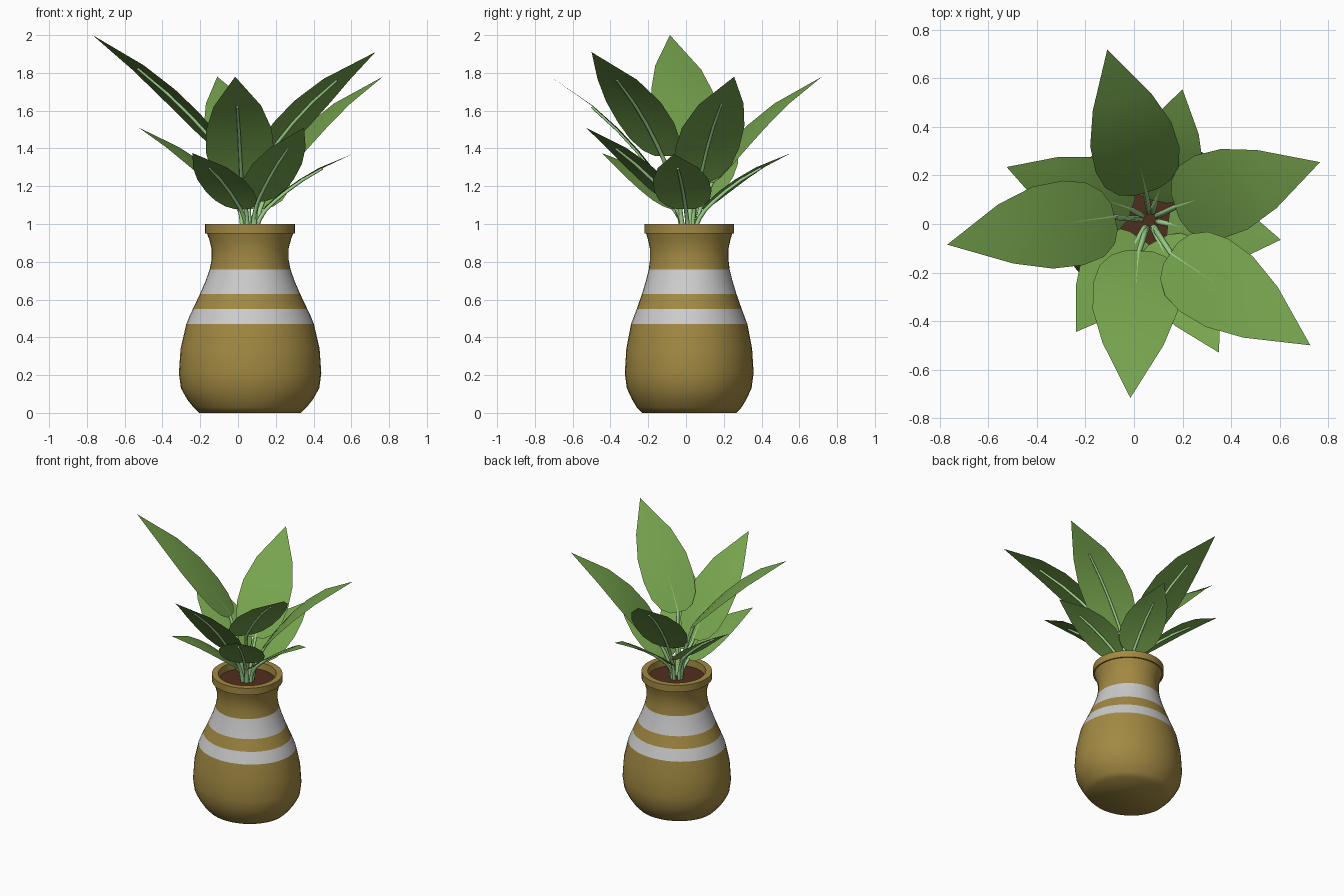
import bpy, bmesh, math
from mathutils import Vector

if "Cube" in bpy.data.objects:
    bpy.data.objects.remove(bpy.data.objects["Cube"])

CX, CY = 0.064, 0.017
SEG = 40


def material(name, rgb):
    m = bpy.data.materials.new(name)
    m.diffuse_color = (*rgb, 1)
    m.use_nodes = True
    m.node_tree.nodes["Principled BSDF"].inputs["Base Color"].default_value = m.diffuse_color
    return m


OCHRE = material("ochre", (0.36, 0.25, 0.055))
SOIL = material("soil", (0.08, 0.028, 0.012))
LEAF = material("leaf_green", (0.18, 0.37, 0.075))
STEM = material("stem_green", (0.36, 0.68, 0.27))


def finish(name, bm, mat=None, angle=40):
    me = bpy.data.meshes.new(name)
    bm.to_mesh(me)
    bm.free()
    ob = bpy.data.objects.new(name, me)
    bpy.context.collection.objects.link(ob)
    if mat:
        me.materials.append(mat)
    bpy.ops.object.select_all(action='DESELECT')
    ob.select_set(True)
    bpy.context.view_layer.objects.active = ob
    bpy.ops.object.shade_smooth_by_angle(angle=math.radians(angle))
    return ob


def lathe(name, profile, mat=None, cap_start=False, cap_end=False, angle=40):
    """Sweep (z, x radius, y radius) rings around the pot axis."""
    bm = bmesh.new()
    rings = []
    for z, rx, ry in profile:
        rings.append([bm.verts.new((CX + rx * math.cos(a), CY + ry * math.sin(a), z))
                      for a in (2 * math.pi * i / SEG for i in range(SEG))])
    for lo, hi in zip(rings, rings[1:]):
        for i in range(SEG):
            j = (i + 1) % SEG
            bm.faces.new((lo[i], lo[j], hi[j], hi[i]))
    if cap_start:
        bm.faces.new(rings[0][::-1])
    if cap_end:
        bm.faces.new(rings[-1])
    return finish(name, bm, mat, angle)


# Pot: ochre body, two plain bands, neck with rolled rim, soil
lathe("pot_body", [(0, .27, .25), (.03, .30, .278), (.07, .332, .302), (.13, .366, .33),
                   (.21, .377, .341), (.34, .368, .333), (.47, .338, .308)],
      OCHRE, cap_start=True, angle=80)
lathe("lower_band", [(.47, .338, .308), (.51, .322, .293), (.55, .303, .278)])
lathe("body_stripe", [(.55, .303, .278), (.63, .265, .25)], OCHRE)
lathe("upper_band", [(.63, .265, .25), (.70, .235, .229), (.76, .214, .214)])
lathe("pot_neck", [(.76, .214, .214), (.81, .204, .208), (.87, .204, .208), (.92, .217, .219),
                   (.95, .228, .228), (.95, .238, .238), (1.0, .238, .238),
                   (1.0, .196, .196), (.93, .19, .19)], OCHRE)
lathe("soil", [(.95, .193, .193)], SOIL, cap_end=True)

# Blade outline: (fraction along leaf, fraction of half width)
OUTLINE = [(0, .3), (.04, .62), (.13, .88), (.27, 1), (.46, .97), (.68, .70), (1, 0)]


def leaf(n, base, tip, half_width, bow, roll):
    base, tip = Vector(base), Vector(tip)
    along = tip - base
    side = Vector((-along.y, along.x, 0)).normalized()
    up = along.cross(side).normalized()
    # twist about the rib: positive raises the left edge
    c, s = math.cos(math.radians(roll)), math.sin(math.radians(roll))
    side, up = side * c + up * s, up * c - side * s

    def rib(t):
        return base + along * t + up * bow * 4 * t * (1 - t)

    # Blade: arched sheet with slightly drooping edges
    bm = bmesh.new()
    rows = []
    for t, w in OUTLINE[:-1]:
        rows.append([bm.verts.new(rib(t) + side * k * w * half_width - up * .006 * (k * w) ** 2)
                     for k in (-1, -.5, 0, .5, 1)])
    for a, b in zip(rows, rows[1:]):
        for i in range(4):
            bm.faces.new((a[i], b[i], b[i + 1], a[i + 1]))
    end = bm.verts.new(tip)
    for i in range(4):
        bm.faces.new((rows[-1][i], end, rows[-1][i + 1]))
    bmesh.ops.recalc_face_normals(bm, faces=bm.faces)
    if sum(f.normal.dot(up) for f in bm.faces) < 0:
        bmesh.ops.reverse_faces(bm, faces=bm.faces)
    finish(f"leaf_{n}", bm, LEAF)

    # Stem: rises from the soil and runs under the blade as its rib
    out = Vector((base.x - CX, base.y - CY, 0))
    root = Vector((CX, CY, .94)) + out.normalized() * .035
    mid = root.lerp(base, .5) - out * .14
    path = [root, mid] + [rib(t) - up * .009 for t in (0, .04, .13, .27, .46, .68)]
    radii = [1.2, 1.1, 1, .95, .9, .85, .8, .6]
    cu = bpy.data.curves.new(f"stem_{n}", 'CURVE')
    cu.dimensions = '3D'
    cu.bevel_depth = .011
    cu.bevel_resolution = 1
    cu.resolution_u = 3
    cu.use_fill_caps = True
    sp = cu.splines.new('BEZIER')
    sp.bezier_points.add(len(path) - 1)
    for i, (p, co, r) in enumerate(zip(sp.bezier_points, path, radii)):
        p.co = co
        p.radius = r
        p.handle_left_type = p.handle_right_type = 'AUTO' if i < 2 else 'VECTOR'
    cu.materials.append(STEM)
    ob = bpy.data.objects.new(f"stem_{n}", cu)
    bpy.context.collection.objects.link(ob)


# Five tall leaves, then five lower ones: base, tip, bow, roll
TALL = [((-.08, .03, 1.39), (-.77, -.085, 2.0), .04, 7),
        ((.05, .13, 1.22), (-.11, .72, 1.78), .055, 2),
        ((.17, .07, 1.22), (.767, .255, 1.78), .055, 2),
        ((.15, -.12, 1.36), (.727, -.50, 1.91), .05, -1),
        ((.02, -.11, 1.20), (-.015, -.717, 1.78), .05, 2)]
LOW = [((-.01, .06, 1.13), (-.525, .235, 1.51), .03, 0),
       ((.09, .095, 1.08), (.20, .555, 1.375), .032, 1),
       ((.14, .0, 1.08), (.605, -.065, 1.37), .032, 1),
       ((.10, -.065, 1.12), (.35, -.53, 1.51), .03, 0),
       ((.02, -.055, 1.08), (-.24, -.445, 1.375), .03, 0)]
for n, (b, t, bow, roll) in enumerate(TALL, 1):
    leaf(n, b, t, .18, bow, roll)
for n, (b, t, bow, roll) in enumerate(LOW, 6):
    leaf(n, b, t, .153, bow, roll)
